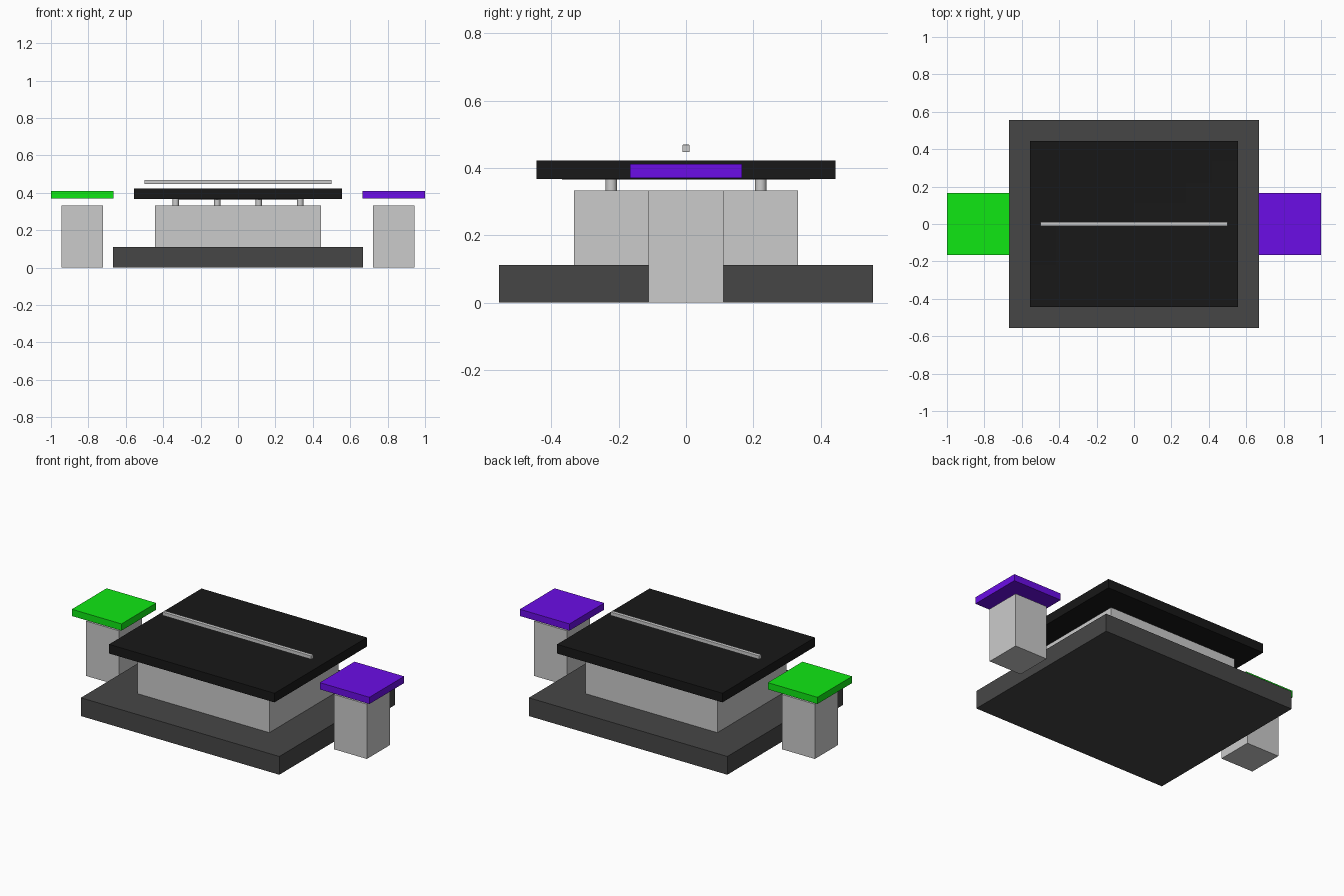
import bpy, bmesh
from mathutils import Vector

if "Cube" in bpy.data.objects:
    bpy.data.objects.remove(bpy.data.objects["Cube"])


def colour(name, rgb):
    m = bpy.data.materials.new(name)
    m.diffuse_color = (*rgb, 1)
    m.use_nodes = True
    m.node_tree.nodes["Principled BSDF"].inputs["Base Color"].default_value = m.diffuse_color
    return m


dark = colour("dark_grey", (0.062, 0.062, 0.062))
black = colour("black", (0.009, 0.009, 0.009))
green = colour("green", (0.005, 0.80, 0.007))
purple = colour("purple", (0.145, 0.004, 0.79))


def box(name, x, y, z, mat=None, cx=0.0, cuts=0):
    """Box with half-widths x and y, z = (bottom, top), centred at cx."""
    bm = bmesh.new()
    bmesh.ops.create_cube(bm, size=1)
    bmesh.ops.scale(bm, vec=Vector((2 * x, 2 * y, z[1] - z[0])), verts=bm.verts)
    if cuts:
        edges = [e for e in bm.edges
                 if abs(e.verts[0].co.z - e.verts[1].co.z) < 1e-6]
        bmesh.ops.subdivide_edges(bm, edges=edges, cuts=cuts, use_grid_fill=True)
    me = bpy.data.meshes.new(name)
    bm.to_mesh(me)
    bm.free()
    ob = bpy.data.objects.new(name, me)
    ob.location = (cx, 0, (z[0] + z[1]) / 2)
    bpy.context.collection.objects.link(ob)
    if mat:
        me.materials.append(mat)
    return ob


# plinth and central body
box("base_plinth", 0.667, 0.556, (0, 0.111), dark)
box("central_body", 0.444, 0.333, (0.111, 0.333))

# table top, sagging very slightly towards the middle
hx, hy = 0.556, 0.444
top = box("table_top", hx, hy, (0.367, 0.4225), black, cuts=7)
for v in top.data.vertices:
    v.co.z -= 0.002 * (1 - (v.co.x / hx) ** 2) * (1 - (v.co.y / hy) ** 2)

# short round posts carrying the top
for y in (-0.222, 0.222):
    for x in (-0.333, -0.111, 0.111, 0.333):
        bpy.ops.mesh.primitive_cylinder_add(
            vertices=24, radius=0.0167, depth=0.037, location=(x, y, 0.3515))
        bpy.context.object.name = "support_post"
        bpy.ops.object.shade_smooth_by_angle()

# floating bar above the top
bar = box("top_bar", 0.5, 0.011, (0.447, 0.469))
bevel = bar.modifiers.new("rounded_edges", 'BEVEL')
bevel.width = 0.002
bevel.segments = 2

# side pillars with coloured pads hovering just above them
for side, sx, mat in (("left", -1, green), ("right", 1, purple)):
    box(side + "_pillar", 0.111, 0.111, (0, 0.333), cx=sx * 0.833)
    box(side + "_pad", 0.1667, 0.1667, (0.37, 0.411), mat, cx=sx * 0.8333)
